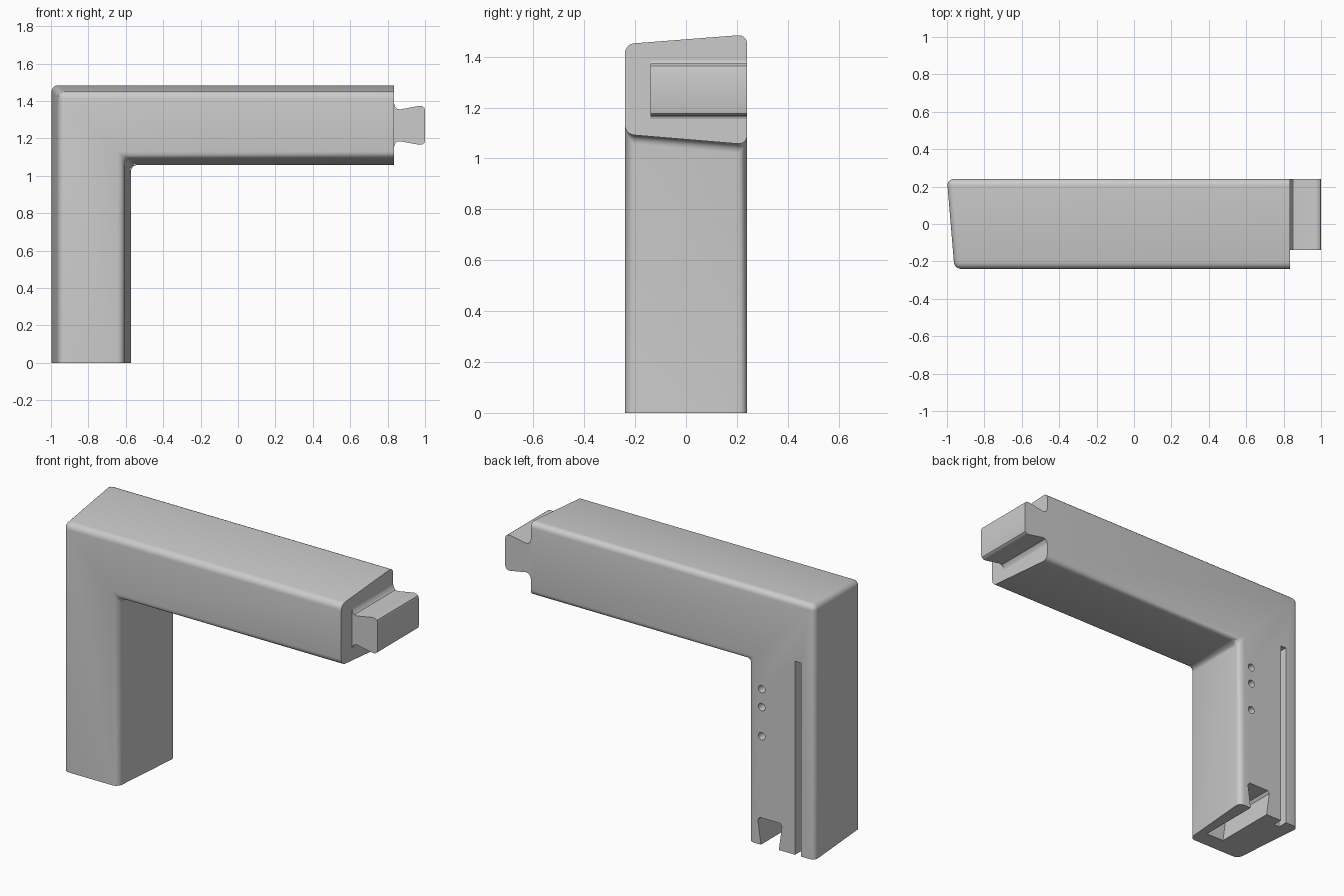
import bpy
import bmesh
import math

cube = bpy.data.objects.get("Cube")
if cube:
    bpy.data.objects.remove(cube, do_unlink=True)

# One plain material
grey = bpy.data.materials.new("light grey")
grey.use_nodes = True
COLOUR = (0.6, 0.6, 0.6, 1)
grey.diffuse_color = COLOUR
grey.node_tree.nodes["Principled BSDF"].inputs["Base Color"].default_value = COLOUR

BACK, FRONT = 0.24, -0.24
END_X = 0.835


def loft(name, front, back, y0, y1, bevel_rule=None, radius=0.035):
    """Solid between two (x, z) outlines at depths y0 and y1."""
    bm = bmesh.new()
    a = [bm.verts.new((x, y0, z)) for x, z in front]
    b = [bm.verts.new((x, y1, z)) for x, z in back]
    bm.faces.new(a)
    bm.faces.new(b[::-1])
    n = len(a)
    for i in range(n):
        j = (i + 1) % n
        bm.faces.new((a[i], b[i], b[j], a[j]))
    bmesh.ops.recalc_face_normals(bm, faces=bm.faces)
    if bevel_rule:
        edges = [e for e in bm.edges if bevel_rule(e)]
        bmesh.ops.bevel(bm, geom=edges, offset=radius, segments=5,
                        profile=0.5, affect='EDGES', clamp_overlap=True)
        bmesh.ops.recalc_face_normals(bm, faces=bm.faces)
    mesh = bpy.data.meshes.new(name)
    bm.to_mesh(mesh)
    bm.free()
    mesh.materials.append(grey)
    obj = bpy.data.objects.new(name, mesh)
    bpy.context.collection.objects.link(obj)
    return obj


def prism(name, outline, y0, y1):
    return loft(name, outline, outline, y0, y1)


def select_only(obj):
    bpy.ops.object.select_all(action='DESELECT')
    obj.select_set(True)
    bpy.context.view_layer.objects.active = obj


def cut(target, cutter):
    select_only(target)
    mod = target.modifiers.new("cut", 'BOOLEAN')
    mod.operation = 'DIFFERENCE'
    mod.solver = 'EXACT'
    mod.object = cutter
    cutter.hide_render = True
    bpy.ops.object.modifier_apply(modifier=mod.name)
    bpy.data.objects.remove(cutter, do_unlink=True)


def corner_outline(outer, inner, low, high):
    return [(outer, 0), (inner, 0), (inner, low),
            (END_X, low), (END_X, high), (outer, high)]


def not_on_joint_ends(edge):
    on_foot = all(v.co.z < 0.001 for v in edge.verts)
    on_tip = all(v.co.x > END_X - 0.001 for v in edge.verts)
    return not (on_foot or on_tip)


# L-shaped body, narrower at the front, with rounded long edges
body = loft("corner_body",
            corner_outline(-0.96, -0.61, 1.095, 1.45),
            corner_outline(-1.0, -0.57, 1.055, 1.487),
            FRONT, BACK, not_on_joint_ends)

# Dovetail socket in the foot, open at the back
SOCKET_X = -0.71
half = [(0.056, -0.02), (0.058, 0), (0.078, 0.142), (0.066, 0.158)]
socket = [(SOCKET_X + w, z) for w, z in half]
socket += [(SOCKET_X - w, z) for w, z in reversed(half)]
cut(body, prism("socket_cutter", socket, BACK - 0.38, BACK + 0.05))

# Long groove down the back of the leg
groove = [(-0.91, -0.05), (-0.872, -0.05), (-0.872, 1.13), (-0.91, 1.13)]
cut(body, prism("groove_cutter", groove, BACK - 0.06, BACK + 0.05))

# Three small round holes beside the groove
SIDES = 20
for height in (0.91, 0.805, 0.635):
    ring = [(-0.657 + 0.022 * math.cos(math.tau * i / SIDES),
             height + 0.022 * math.sin(math.tau * i / SIDES)) for i in range(SIDES)]
    cut(body, prism("hole_cutter", ring, BACK - 0.05, BACK + 0.05))

# Dovetail tenon on the arm tip
MID_Z = 1.27
half = [(0.82, 0.115), (END_X, 0.115), (0.84, 0.098), (0.85, 0.088), (0.866, 0.085),
        (0.97, 0.104), (0.985, 0.102), (0.996, 0.094), (1.0, 0.08)]
tenon_outline = [(x, MID_Z + h) for x, h in half]
tenon_outline += [(x, MID_Z - h) for x, h in reversed(half)]
tenon = prism("dovetail_tenon", tenon_outline, -0.14, BACK)

for obj in (body, tenon):
    select_only(obj)
    bpy.ops.object.shade_smooth_by_angle(angle=math.radians(30))
